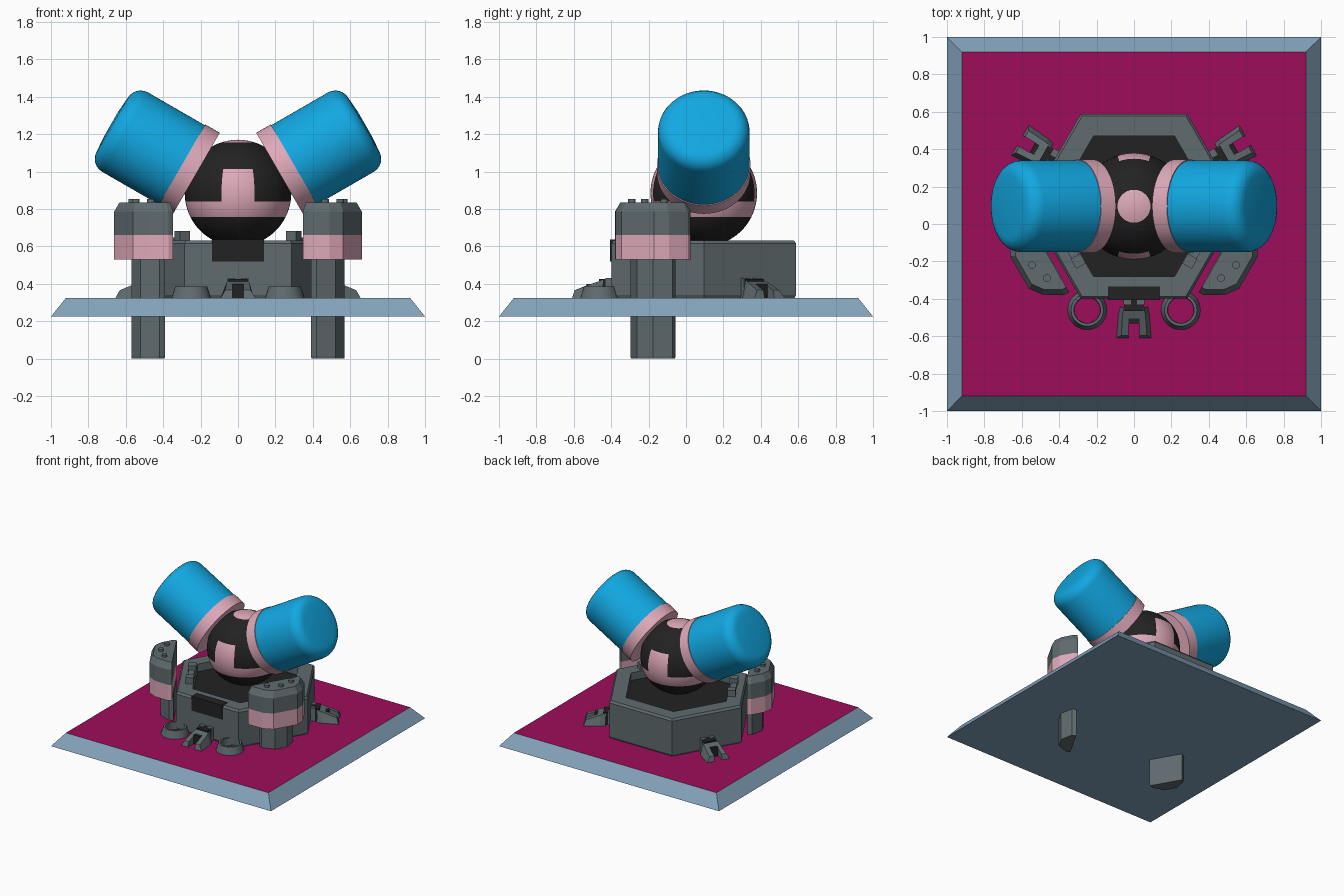
import bpy, bmesh
from math import sin, cos, pi, radians, degrees, atan2, asin
from mathutils import Matrix, Vector

if "Cube" in bpy.data.objects:
    bpy.data.objects.remove(bpy.data.objects["Cube"])


def material(name, r, g, b):
    m = bpy.data.materials.new(name)
    m.use_nodes = True
    m.diffuse_color = (r, g, b, 1)
    m.node_tree.nodes["Principled BSDF"].inputs["Base Color"].default_value = (r, g, b, 1)
    return m


STEEL = material("steel blue", .23, .37, .50)
MAGENTA = material("magenta", .34, .004, .105)
GREY = material("slate grey", .115, .147, .158)
DARK = material("near black", .016, .016, .016)
PINK = material("pale pink", .74, .40, .49)
BLUE = material("bright blue", .006, .39, .76)

CY = .095                                   # centre of the hexagonal body
BALL = Vector((0, CY, .885))


def finish(name, bm, mats, matrix=None, smooth=False):
    bmesh.ops.recalc_face_normals(bm, faces=bm.faces)
    mesh = bpy.data.meshes.new(name)
    bm.to_mesh(mesh)
    bm.free()
    if matrix:
        mesh.transform(matrix)
    for m in mats:
        mesh.materials.append(m)
    ob = bpy.data.objects.new(name, mesh)
    bpy.context.collection.objects.link(ob)
    if smooth:
        bpy.ops.object.select_all(action='DESELECT')
        ob.select_set(True)
        bpy.context.view_layer.objects.active = ob
        bpy.ops.object.shade_smooth_by_angle(angle=radians(35))
    return ob


def loft(name, plan, levels, mats, slots=None, caps=(0, 0), pivot=0, matrix=None, smooth=False):
    """Stack scaled copies of a plan; levels are (z, scale), slots colour each storey."""
    bm = bmesh.new()
    rings = [[bm.verts.new((pivot + (x - pivot) * s, y * s, z)) for x, y in plan]
             for z, s in levels]
    n = len(plan)
    for k, (a, b) in enumerate(zip(rings, rings[1:])):
        for i in range(n):
            j = (i + 1) % n
            f = bm.faces.new((a[i], a[j], b[j], b[i]))
            f.material_index = slots[k] if slots else 0
    if caps:
        bm.faces.new(rings[0][::-1]).material_index = caps[0]
        bm.faces.new(rings[-1]).material_index = caps[1]
    return finish(name, bm, mats, matrix, smooth)


def ngon(n, r, start=0):
    return [(r * cos(start + 2 * pi * i / n), r * sin(start + 2 * pi * i / n)) for i in range(n)]


def mirrored(half):
    """Close a plan by reflecting its y > 0 half."""
    return half + [(x, -y) for x, y in reversed(half)]


def box(name, x0, x1, y0, y1, z0, z1, mat, matrix=None):
    return loft(name, [(x0, y0), (x1, y0), (x1, y1), (x0, y1)], [(z0, 1), (z1, 1)],
                [mat], matrix=matrix)


def around(angle):
    return Matrix.Translation((0, CY, 0)) @ Matrix.Rotation(radians(angle), 4, 'Z')


# Sloped base plate with a coloured top
loft("base_plate", ngon(4, 2 ** .5, pi / 4), [(.225, 1), (.325, .92)],
     [STEEL, MAGENTA], caps=(0, 1))

# Hexagonal body with a recessed dark floor
loft("hexagonal_body", ngon(6, .57),
     [(.325, .985), (.34, 1), (.615, 1), (.632, .975), (.632, .76), (.57, .76)],
     [GREY, DARK], caps=(0, 1))
bpy.data.objects["hexagonal_body"].location.y = CY
box("front_panel", -.14, .14, -.405, -.335, .52, .637, DARK)

# Side towers on legs that pass through the plate
tower_plan = mirrored([(.53, .225), (.56, .225), (.66, .165), (.707, .1)])
leg_plan = mirrored([(.525, .13), (.56, .13), (.63, .05)])
for side, angle in (("right", 210), ("left", 330)):
    place = around(angle)
    loft(side + "_leg", leg_plan, [(0, .97), (.015, 1), (.55, 1)], [GREY],
         pivot=.56, matrix=place)
    loft(side + "_tower", tower_plan, [(.53, 1), (.66, 1), (.785, 1), (.835, .86)],
         [GREY, PINK], slots=[1, 0, 0], caps=(1, 0), pivot=.53, matrix=place)
    for i, (n, t) in enumerate(((.595, -.1), (.63, 0), (.595, .1))):
        loft(f"{side}_stud_{i}", ngon(12, .02), [(.82, 1), (.852, 1)], [GREY],
             matrix=place @ Matrix.Translation((n, t, 0)))
    # Rim bracket facing the ball
    box(side + "_bracket_bar", .385, .43, -.13, .13, .6, .648, GREY, place)
    for i, t in enumerate((-.105, .105)):
        box(f"{side}_bracket_block_{i}", .375, .435, t - .03, t + .03, .6, .682, GREY, place)

# Forked clasps around the body
fork = mirrored([(.54, .075), (.58, .085), (.705, .095), (.705, .03), (.62, .03)])
for name, angle in (("front", 270), ("back_left", 30), ("back_right", 150)):
    place = around(angle)
    ob = loft(name + "_clasp", fork, [(.32, 1), (.42, 1)], [GREY])
    for v in ob.data.vertices:              # slope the top and lean the sides in
        if v.co.z > .4:
            v.co.z = .42 - (v.co.x - .54) * .33
            if abs(v.co.y) > .05:
                v.co.y *= .72
            v.co.x = min(v.co.x, .69)
    ob.data.transform(place)
    box(name + "_clasp_hinge", .48, .56, -.05, .05, .32, .425, DARK, place)
    box(name + "_clasp_slot", .6, .627, -.03, .03, .32, .4, DARK, place)
    for i, t in enumerate((-.035, .035)):
        box(f"{name}_hinge_lug_{i}", .485, .525, t - .02, t + .02, .32, .432, GREY, place)

# Open sockets on the plate
for side, x in (("right", -.25), ("left", .25)):
    loft(side + "_socket", ngon(32, .105),
         [(.325, 1), (.385, .82), (.385, .68), (.325, .66)], [GREY], caps=None,
         matrix=Matrix.Translation((x, -.46, 0)), smooth=True)

# Ball with a painted belt, crown and front and back panels
bm = bmesh.new()
bmesh.ops.create_uvsphere(bm, u_segments=80, v_segments=40, radius=.285)
for f in bm.faces:
    c = f.calc_center_median().normalized()
    lat = degrees(asin(c.z))
    lon = degrees(atan2(abs(c.x), abs(c.y)))
    belt = -27 < lat < -9
    panel = -27 < lat < 27 and lon < 18
    f.material_index = int(belt or panel or lat > 72)
finish("ball", bm, [DARK, PINK], Matrix.Translation(BALL), True)

# Two raised drums with collars
rim = [(.685 + .08 * sin(a), (.165 + .08 * cos(a)) / .245)
       for a in (radians(15 * i) for i in range(7))]
for side, s in (("right", -1), ("left", 1)):
    tilt = Matrix.Rotation(radians(60 * s), 4, 'Y')
    place = Matrix.Translation(BALL + Vector((.01 * s, 0, -.017))) @ tilt
    loft(side + "_collar", ngon(64, .25), [(.245, 1), (.335, 1)], [PINK],
         matrix=place, smooth=True)
    loft(side + "_drum", ngon(64, .245), [(.33, 1)] + rim + [(.772, .3)], [BLUE],
         matrix=place, smooth=True)
